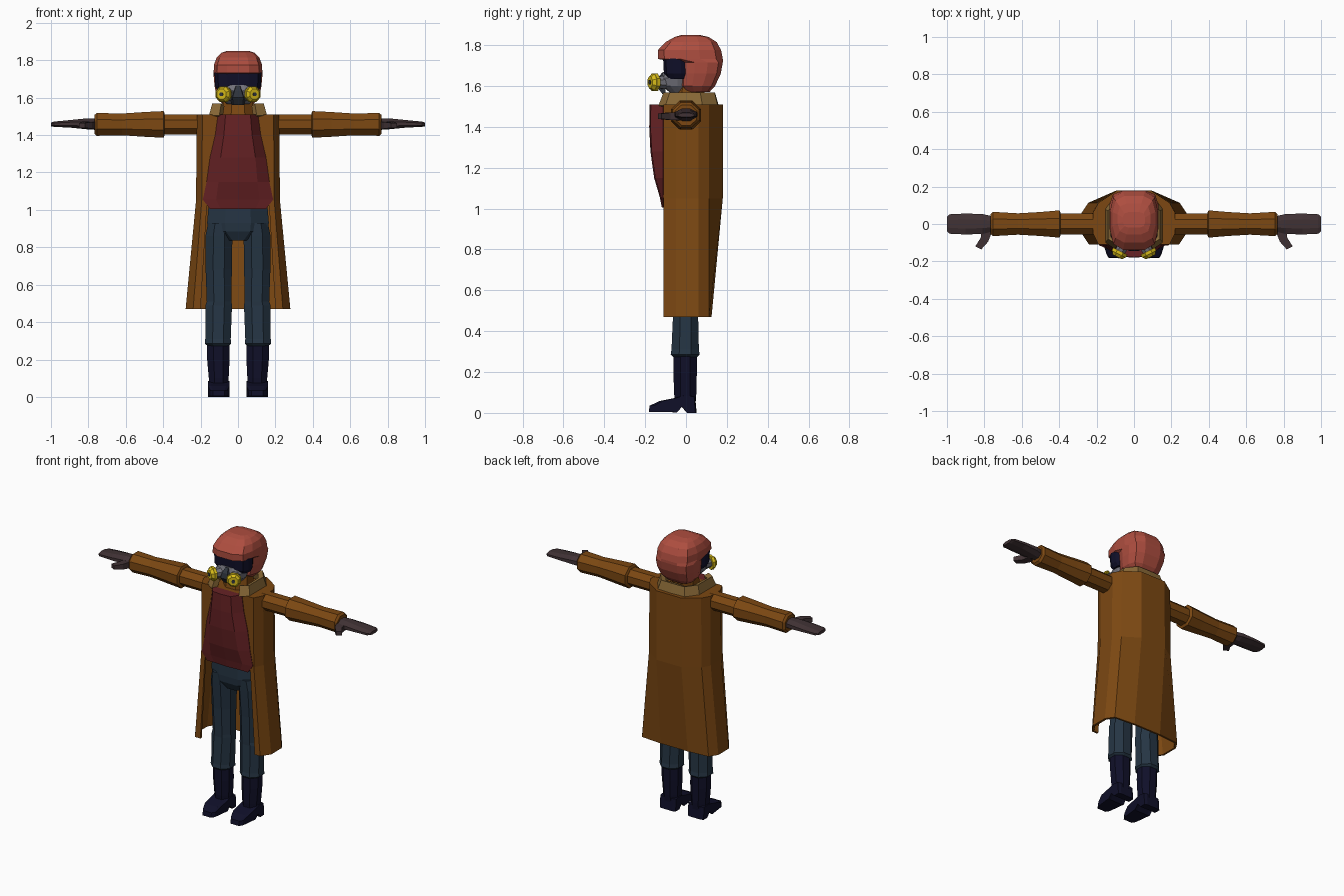
import bpy, bmesh, math
from mathutils import Vector, Matrix

if "Cube" in bpy.data.objects:
    bpy.data.objects.remove(bpy.data.objects["Cube"])


def mat(name, r, g, b):
    m = bpy.data.materials.new(name)
    m.diffuse_color = (r, g, b, 1)
    m.use_nodes = True
    m.node_tree.nodes["Principled BSDF"].inputs["Base Color"].default_value = m.diffuse_color
    return m


COAT = mat("brown_leather", 0.20, 0.064, 0.006)
COLLAR = mat("tan_collar", 0.25, 0.14, 0.037)
HELMET = mat("brick_red", 0.42, 0.075, 0.050)
SHIRT = mat("maroon", 0.135, 0.016, 0.018)
PANTS = mat("slate_blue", 0.019, 0.036, 0.058)
BOOTS = mat("dark_navy", 0.005, 0.005, 0.022)
GLOVE = mat("dark_mauve", 0.052, 0.032, 0.035)
YELLOW = mat("yellow", 0.68, 0.50, 0.010)
GREY = mat("mask_grey", 0.17, 0.17, 0.20)
CHARCOAL = mat("charcoal", 0.030, 0.036, 0.048)


def add(name, bm, m, mirror=False, solid=0.0):
    me = bpy.data.meshes.new(name)
    bm.to_mesh(me)
    bm.free()
    me.materials.append(m)
    ob = bpy.data.objects.new(name, me)
    bpy.context.collection.objects.link(ob)
    if mirror:
        mod = ob.modifiers.new("mirror", 'MIRROR')
        mod.merge_threshold = 0.0005
    if solid:
        mod = ob.modifiers.new("thickness", 'SOLIDIFY')
        mod.thickness = solid
        mod.offset = -1
    return ob


def loft(name, rings, m, mirror=False, closed=True, solid=0.0):
    """Skin between rings of equal length; closed rings are capped."""
    bm = bmesh.new()
    vs = [[bm.verts.new(p) for p in r] for r in rings]
    n = len(rings[0])
    for a, b in zip(vs, vs[1:]):
        for i in range(n if closed else n - 1):
            j = (i + 1) % n
            bm.faces.new((a[i], a[j], b[j], b[i]))
    if closed:
        bm.faces.new(vs[0][::-1])
        bm.faces.new(vs[-1])
        bmesh.ops.recalc_face_normals(bm, faces=bm.faces)
    return add(name, bm, m, mirror, solid)


OCT = [(1, -.42), (1, .42), (.42, 1), (-.42, 1), (-1, .42), (-1, -.42), (-.42, -1), (.42, -1)]


def oct_z(z, cx, rx, cy, ry):
    return [(cx + u * rx, cy + v * ry, z) for u, v in OCT]


def oct_x(x, cz, rz, ry, cy=0):
    return [(x, cy + u * ry, cz + v * rz) for u, v in OCT]


def shell_ring(z, yf, yb, w):
    """Rounded twelve-sided slice between a front and a back y."""
    d = yb - yf
    half = [(.45, 0), (.86, .10), (1, .35), (1, .65), (.86, .90), (.45, 1)]
    right = [(a * w, yf + b * d, z) for a, b in half]
    return right + [(-x, y, z) for x, y, _ in reversed(right)]


def disc(name, centre, axis, r1, r2, depth, m, sides=8):
    """Short mirrored cylinder or cone along an axis."""
    bm = bmesh.new()
    rot = Vector(axis).to_track_quat('Z', 'Y').to_matrix().to_4x4()
    bmesh.ops.create_cone(bm, cap_ends=True, segments=sides, radius1=r1, radius2=r2, depth=depth,
                          matrix=Matrix.Translation(centre) @ rot @ Matrix.Rotation(math.pi / sides, 4, 'Z'))
    return add(name, bm, m, True)


# Long open coat: half outline at hem, waist and shoulder, mirrored
def coat_ring(z, edge, pts):
    return [(edge, -.11, z)] + [(x, y, z) for x, y in pts]


hem = [(.24, -.11), (.28, -.05), (.28, .06), (.245, .113), (.10, .125), (0, .125)]
top = [(.19, -.11), (.22, -.05), (.22, .06), (.19, .113), (.09, .18), (0, .18)]
mid = [(x * 1.02, y) for x, y in top]
loft("coat", [coat_ring(.47, .20, hem), coat_ring(1.05, .165, mid), coat_ring(1.51, .105, top)],
     COAT, mirror=True, closed=False, solid=.014)
# Flat shoulder top of the coat
yoke = [(x, y) for x, y in top[:5]]
yoke += [(-x, y) for x, y in reversed(yoke)]
loft("coat_shoulders", [[(x * .99, y * .99, z) for x, y in yoke] for z in (1.48, 1.51)], COAT)

# Turned-up collar, open at the front
loft("collar", [[(.10, -.135, 1.505), (.155, -.10, 1.505), (.155, .08, 1.505), (.10, .155, 1.505), (0, .16, 1.505)],
                [(.09, -.11, 1.568), (.138, -.08, 1.568), (.138, .07, 1.568), (.085, .14, 1.568), (0, .142, 1.568)]],
     COLLAR, mirror=True, closed=False, solid=.035)
loft("neck", [oct_z(1.48, 0, .09, 0, .085), oct_z(1.62, 0, .075, .02, .075)], COAT)


# Shirt bulging out of the coat
def shirt_ring(z, w, yf):
    r = [(0, yf, z), (w * .62, yf + .006, z), (w, -.113, z), (w, -.05, z), (w * .9, .06, z)]
    return r + [(-x, y, zz) for x, y, zz in reversed(r[1:])]


loft("shirt", [shirt_ring(*s) for s in [
    (1.005, .150, -.118), (1.055, .188, -.128), (1.15, .168, -.156), (1.28, .150, -.174),
    (1.40, .122, -.180), (1.51, .107, -.178)]], SHIRT)

# Sleeves: narrow upper sleeve and flared forearm sleeve
CZ = 1.457
loft("upper_sleeve", [oct_x(.19, CZ, .054, .056), oct_x(.42, CZ, .054, .056)], COAT, True)
loft("forearm_sleeve", [oct_x(x, CZ, rz, ry) for x, rz, ry in [
    (.392, .058, .060), (.398, .071, .073), (.42, .070, .071), (.50, .066, .064),
    (.62, .058, .057), (.755, .061, .065), (.768, .050, .052)]], COAT, True)

# Gloved hands with thumbs
loft("glove", [oct_x(*s) for s in [
    (.75, CZ, .030, .040), (.81, 1.460, .029, .053), (.90, 1.460, .020, .056),
    (.985, 1.458, .014, .052), (1.0, 1.457, .010, .040)]], GLOVE, True)


def thumb_ring(x, y, r, h):
    return [(x - r, y - r * .5, 1.452 - h), (x + r, y + r * .5, 1.452 - h),
            (x + r, y + r * .5, 1.452 + h), (x - r, y - r * .5, 1.452 + h)]


loft("thumb", [thumb_ring(.785, -.03, .026, .020), thumb_ring(.80, -.085, .020, .018),
               thumb_ring(.833, -.128, .016, .013)], GLOVE, True)

# Trousers
loft("trouser_hips", [oct_z(*s) for s in [
    (.835, 0, .07, 0, .07), (.885, 0, .155, -.002, .095), (.93, 0, .165, -.002, .10),
    (1.05, 0, .155, -.002, .10)]], PANTS)
loft("trouser_leg", [oct_z(*s) for s in [
    (.272, .105, .056, -.004, .058), (.285, .107, .071, -.004, .071), (.31, .107, .068, -.004, .067),
    (.49, .103, .071, -.002, .061), (.51, .101, .066, 0, .064), (.68, .103, .070, 0, .070),
    (.86, .102, .072, 0, .085), (.93, .095, .065, 0, .09)]], PANTS, True)

# Boots: shaft and foot with an arched sole
loft("boot_shaft", [oct_z(*s) for s in [
    (.05, .103, .050, -.003, .050), (.10, .103, .053, -.004, .055), (.20, .105, .060, -.004, .057),
    (.29, .106, .060, -.004, .057)]], BOOTS, True)
sole = [(-.182, .004), (-.178, .035), (-.13, .058), (-.06, .072), (-.01, .085), (.045, .080),
        (.052, 0), (.006, 0), (-.022, .030), (-.05, .003)]
loft("boot_foot", [[(.103 + dx * (.78 if y < -.15 else 1), y * s, z) for y, z in sole]
                   for dx, s in [(-.058, .88), (-.040, 1), (.040, 1), (.058, .88)]], BOOTS, True)

# Helmet shell with a protruding brow
loft("helmet", [shell_ring(*s) for s in [
    (1.57, .00, .115, .085), (1.60, -.03, .142, .112), (1.66, -.03, .170, .125), (1.715, -.03, .180, .130),
    (1.732, -.138, .180, .130), (1.775, -.138, .172, .129), (1.815, -.100, .150, .114),
    (1.84, -.055, .110, .088), (1.85, -.02, .065, .060)]], HELMET)

# Dark visor and breathing mask
loft("visor", [shell_ring(1.635, -.095, .02, .108), shell_ring(1.66, -.108, .02, .122),
               shell_ring(1.735, -.112, .02, .125)], BOOTS)
loft("mask", [shell_ring(*s) for s in [
    (1.565, -.075, .0, .060), (1.60, -.118, .0, .090), (1.64, -.122, .0, .098), (1.668, -.112, .0, .070)]], GREY)
loft("mask_snout", [[(s * .026 * k, y, z) for s, y in ((-1, -.10), (1, -.10), (.75, f), (-.75, f))]
                    for z, f, k in [(1.56, -.115, 1.3), (1.60, -.145, 1.5), (1.635, -.14, 1.0), (1.665, -.118, .5)]],
     CHARCOAL)

# Twin round filters
axis = Vector((.45, -.89, 0)).normalized()
base = Vector((.078, -.155, 1.618))
disc("filter_tube", base - axis * .03, axis, .036, .028, .05, GREY)
disc("filter_rim", base - axis * .002, axis, .046, .046, .018, YELLOW)
disc("filter_cap", base + axis * .015, axis, .044, .030, .018, YELLOW)
disc("filter_vent", base + axis * .025, axis, .012, .012, .005, CHARCOAL, 6)
